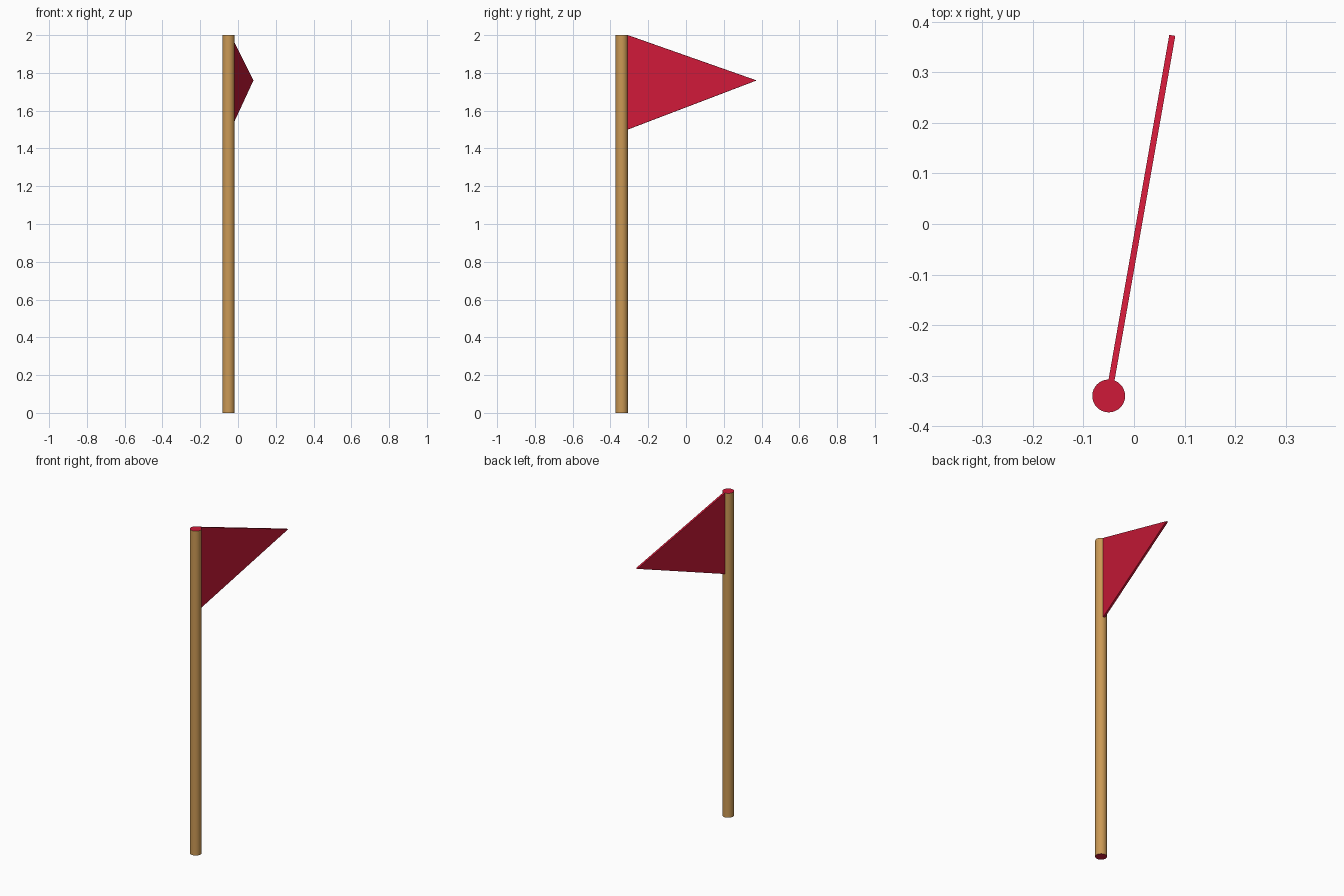
import bpy, bmesh, math
from mathutils import Matrix, Vector

if "Cube" in bpy.data.objects:
    bpy.data.objects.remove(bpy.data.objects["Cube"])

def material(name, color):
    m = bpy.data.materials.new(name)
    m.diffuse_color = (*color, 1)
    m.use_nodes = True
    m.node_tree.nodes["Principled BSDF"].inputs["Base Color"].default_value = m.diffuse_color
    return m

wood = material("wood", (0.60, 0.32, 0.09))
red = material("red", (0.62, 0.01, 0.04))

POLE_X, POLE_Y, R = -0.05, -0.34, 0.0325

# Pole: round wooden shaft with red end caps
bpy.ops.mesh.primitive_cylinder_add(vertices=32, radius=R, depth=2,
                                    location=(POLE_X, POLE_Y, 1))
pole = bpy.context.object
pole.name = "pole"
pole.data.materials.append(wood)
pole.data.materials.append(red)
for p in pole.data.polygons:
    p.material_index = 1 if abs(p.normal.z) > 0.9 else 0
bpy.ops.object.shade_smooth_by_angle(angle=math.radians(40))

# Pennant: thin triangular plate starting at the pole surface
T = 0.006
profile = [(R - 0.001, 1.5), (0.724, 1.76), (R - 0.001, 2.0)]
bm = bmesh.new()
face = bm.faces.new([bm.verts.new((-T, y, z)) for y, z in profile])
ext = bmesh.ops.extrude_face_region(bm, geom=[face])
moved = [v for v in ext["geom"] if isinstance(v, bmesh.types.BMVert)]
bmesh.ops.translate(bm, verts=moved, vec=Vector((2 * T, 0, 0)))
bmesh.ops.recalc_face_normals(bm, faces=bm.faces)
bmesh.ops.transform(bm, matrix=Matrix.Rotation(math.radians(-10), 4, 'Z'), verts=bm.verts)
mesh = bpy.data.meshes.new("pennant")
bm.to_mesh(mesh)
bm.free()
mesh.materials.append(red)
pennant = bpy.data.objects.new("pennant", mesh)
pennant.location = (POLE_X, POLE_Y, 0)
bpy.context.collection.objects.link(pennant)
